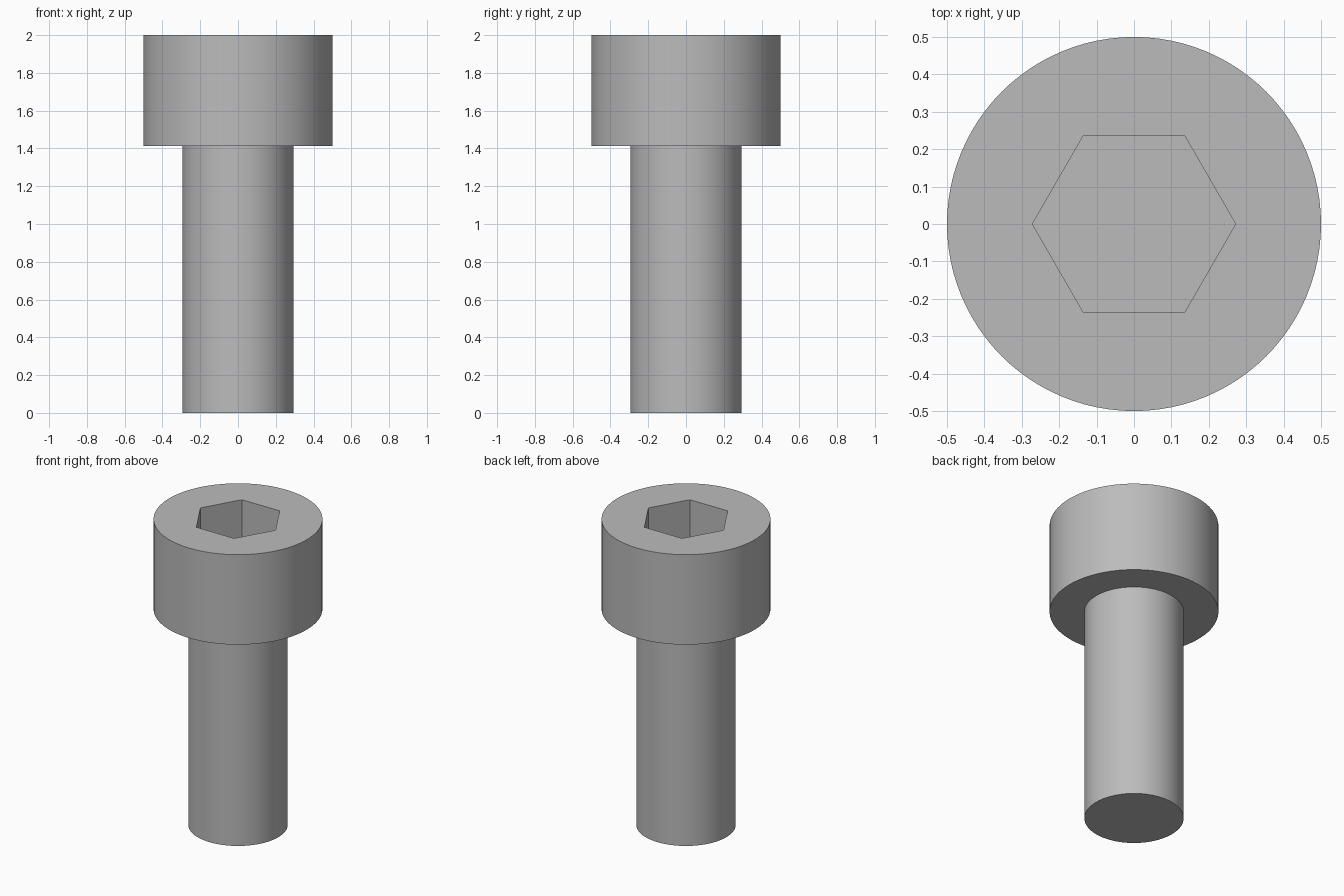
import bpy, bmesh, math
from mathutils import Matrix, Vector

if "Cube" in bpy.data.objects:
    bpy.data.objects.remove(bpy.data.objects["Cube"], do_unlink=True)

HEAD_R, SHANK_R = 0.5, 0.294
HEAD_Z, TOP_Z = 1.412, 2.0
SOCKET_R, SOCKET_DEPTH = 0.2717, 0.294
SIDES = 96

steel = bpy.data.materials.new("steel grey")
steel.use_nodes = True
grey = (0.5, 0.5, 0.5, 1)
steel.diffuse_color = grey
steel.node_tree.nodes["Principled BSDF"].inputs["Base Color"].default_value = grey


def make_object(name, bm):
    bmesh.ops.recalc_face_normals(bm, faces=bm.faces)
    mesh = bpy.data.meshes.new(name)
    bm.to_mesh(mesh)
    bm.free()
    mesh.materials.append(steel)
    obj = bpy.data.objects.new(name, mesh)
    bpy.context.collection.objects.link(obj)
    return obj


# Head and shank: one stepped profile turned around z
bm = bmesh.new()
profile = [(0, 0), (SHANK_R, 0), (SHANK_R, HEAD_Z),
           (HEAD_R, HEAD_Z), (HEAD_R, TOP_Z), (0, TOP_Z)]
verts = [bm.verts.new((r, 0, z)) for r, z in profile]
edges = [bm.edges.new(pair) for pair in zip(verts, verts[1:])]
bmesh.ops.spin(bm, geom=verts + edges, cent=(0, 0, 0), axis=(0, 0, 1),
               angle=math.tau, steps=SIDES, use_merge=True)
bmesh.ops.remove_doubles(bm, verts=bm.verts, dist=1e-4)
bmesh.ops.dissolve_limit(bm, angle_limit=math.radians(1),
                         verts=bm.verts, edges=bm.edges)
screw = make_object("socket_head_screw", bm)

# Hexagonal socket cutter, corners on the x axis
bm = bmesh.new()
hexagon = [bm.verts.new(Matrix.Rotation(i * math.tau / 6, 3, 'Z')
                        @ Vector((SOCKET_R, 0, TOP_Z - SOCKET_DEPTH)))
           for i in range(6)]
floor = bm.faces.new(hexagon)
raised = bmesh.ops.extrude_face_region(bm, geom=[floor], use_keep_orig=True)["geom"]
bmesh.ops.translate(bm, vec=(0, 0, SOCKET_DEPTH + 0.2),
                    verts=[v for v in raised if isinstance(v, bmesh.types.BMVert)])
cutter = make_object("socket_cutter", bm)
cutter.hide_render = True

# Cut the socket, then discard the cutter
cut = screw.modifiers.new("socket", 'BOOLEAN')
cut.operation = 'DIFFERENCE'
cut.solver = 'EXACT'
cut.object = cutter
bpy.ops.object.select_all(action='DESELECT')
screw.select_set(True)
bpy.context.view_layer.objects.active = screw
bpy.ops.object.modifier_apply(modifier=cut.name)
bpy.data.objects.remove(cutter, do_unlink=True)

# Smooth round sides, sharp rims and socket edges
bpy.ops.object.shade_smooth_by_angle(angle=math.radians(30))
